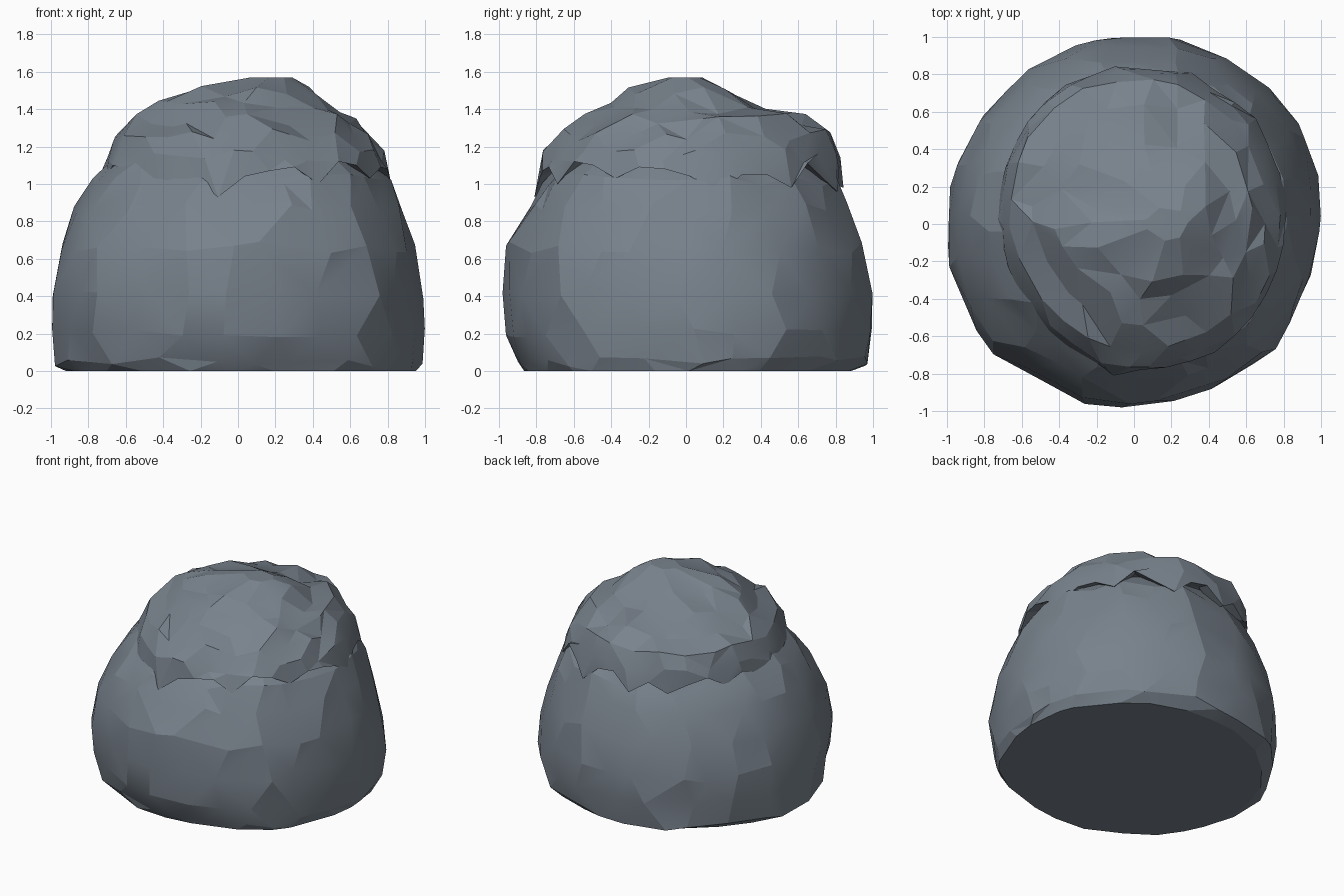
import bpy, bmesh, math, random
from math import cos, sin, tau

cube = bpy.data.objects.get("Cube")
if cube:
    bpy.data.objects.remove(cube)
random.seed(5)

stone = bpy.data.materials.new("slate_grey")
stone.use_nodes = True
colour = (0.19, 0.225, 0.265, 1)
stone.diffuse_color = colour
stone.node_tree.nodes["Principled BSDF"].inputs["Base Color"].default_value = colour


def sample(values, turn):
    """Read a closed list of values at a fraction of a full turn."""
    t = (turn % 1) * len(values)
    i = int(t)
    a, b = values[i % len(values)], values[(i + 1) % len(values)]
    return a + (b - a) * (t - i)


def zip_rings(bm, low, high):
    """Join two rings of (turn, vertex) with triangles, whatever their counts."""
    i = j = 0
    n, m = len(low), len(high)

    def turn(ring, k):
        return ring[k % len(ring)][0] + k // len(ring)

    while i < n or j < m:
        a, b = low[i % n][1], high[j % m][1]
        if j == m or (i < n and turn(low, i + 1) <= turn(high, j + 1)):
            bm.faces.new((a, low[(i + 1) % n][1], b))
            i += 1
        else:
            bm.faces.new((a, high[(j + 1) % m][1], b))
            j += 1


def rock(name, rings, plan, rough, rim=None, smooth=13):
    """Stack faceted rings; each is (count, z, x min, x max, y min, y max)."""
    bm = bmesh.new()
    loops = []
    for k, (count, z, x0, x1, y0, y1) in enumerate(rings):
        loop = []
        on_rim = rim is not None and k < 2
        shake = 0 if on_rim or k in (0, len(rings) - 1) else rough
        for i in range(count):
            turn = (i + (0 if on_rim else random.uniform(-0.3, 0.3))) / count
            r = sample(plan, turn) * (1 + shake * random.uniform(-0.7, 1))
            h = z + shake * random.uniform(-2, 2)
            if on_rim:
                # Low teeth lean out over the boulder below
                drop = sample(rim, turn)
                h += drop
                r += max(0, 1.02 - drop) * 0.6
            loop.append((turn, bm.verts.new((
                (x0 + x1) / 2 + (x1 - x0) / 2 * r * cos(tau * turn),
                (y0 + y1) / 2 + (y1 - y0) / 2 * r * sin(tau * turn), h))))
        loops.append(loop)
    for low, high in zip(loops, loops[1:]):
        zip_rings(bm, low, high)
    bm.faces.new([v for _, v in reversed(loops[0])])
    bm.faces.new([v for _, v in loops[-1]])
    bmesh.ops.recalc_face_normals(bm, faces=bm.faces)
    mesh = bpy.data.meshes.new(name)
    bm.to_mesh(mesh)
    bm.free()
    mesh.materials.append(stone)
    obj = bpy.data.objects.new(name, mesh)
    bpy.context.collection.objects.link(obj)
    bpy.ops.object.select_all(action='DESELECT')
    obj.select_set(True)
    bpy.context.view_layer.objects.active = obj
    bpy.ops.object.shade_smooth_by_angle(angle=math.radians(smooth))


# Broad lower boulder, tucked in at the ground and closed under the cap
body_plan = [1, 1.02, 1.03, 1.02, 1.03, 1.02, 1, 1.01, 1, 0.98, 1, 1,
             1, 1.01, 1.01, 1.02, 0.98, 1.01, 0.98, 0.97, 0.99, 1.02, 1.01, 0.99]
body_rings = [
    (24, 0, -0.92, 0.95, -0.88, 0.88),
    (25, 0.05, -0.97, 0.97, -0.91, 0.97),
    (23, 0.21, -0.99, 0.99, -0.97, 0.99),
    (24, 0.42, -0.99, 0.98, -0.99, 0.99),
    (23, 0.66, -0.95, 0.94, -0.97, 0.95),
    (24, 0.87, -0.87, 0.88, -0.87, 0.87),
    (24, 1.02, -0.77, 0.81, -0.78, 0.81),
    (18, 1.14, -0.66, 0.68, -0.66, 0.7),
]
rock("lower_boulder", body_rings, body_plan, 0.016)

# Overhanging cap with a jagged rim, stepping up to an off-centre summit
teeth = [1.04, 0.95, 1.05, 1.05, 0.98, 1.11, 1.04, 0.96, 1.08, 1.1, 0.98, 1.07,
         1, 1.06, 1.1, 1.02, 1.09, 1.04, 1.08, 1.02, 1.1, 1.08, 1.07, 0.98,
         1.03, 1.03, 0.93, 1.04, 1.07, 1.09, 1.0, 1.12, 1.1, 1.03, 1.09, 1.08]
cap_plan = [1, 1, 1.01, 1.02, 1, 1, 1, 1.01, 1.02, 1.02, 1, 0.99,
            0.98, 0.97, 0.96, 0.95, 0.98, 1, 1, 1, 1.01, 1.01, 1, 1]
cap_rings = [
    (36, 0.04, -0.66, 0.7, -0.68, 0.72),
    (36, 0, -0.74, 0.81, -0.78, 0.83),
    (30, 1.15, -0.72, 0.77, -0.76, 0.82),
    (25, 1.26, -0.68, 0.71, -0.68, 0.77),
    (21, 1.34, -0.55, 0.63, -0.54, 0.64),
    (16, 1.41, -0.43, 0.54, -0.4, 0.43),
    (12, 1.5, -0.23, 0.41, -0.31, 0.25),
    (7, 1.57, 0.06, 0.29, -0.09, 0.09),
]
rock("jagged_cap", cap_rings, cap_plan, 0.018, rim=teeth)
